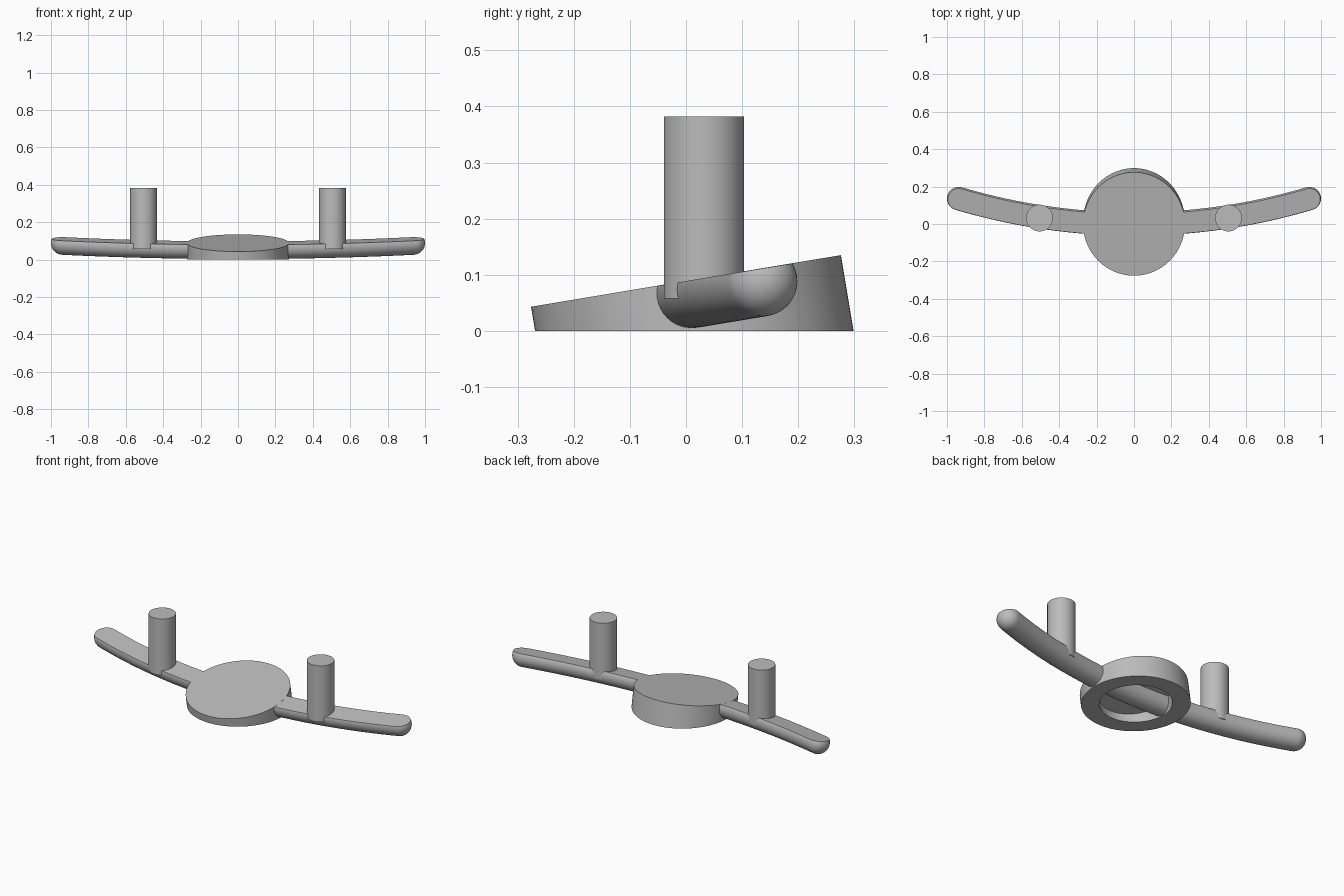
import bpy, bmesh, math
from mathutils import Matrix, Vector

cube = bpy.data.objects.get("Cube")
if cube:
    bpy.data.objects.remove(cube, do_unlink=True)

GREY = (0.5, 0.5, 0.5, 1)
mat = bpy.data.materials.new("plain grey")
mat.use_nodes = True
mat.diffuse_color = GREY
mat.node_tree.nodes["Principled BSDF"].inputs["Base Color"].default_value = GREY

# Shared sloping plane that forms the flat top of hub and bar
SLOPE = Matrix.Translation((0, 0, 0.089)) @ Matrix.Rotation(math.radians(9.46), 4, 'X')


def finish(bm, name):
    bmesh.ops.recalc_face_normals(bm, faces=bm.faces)
    mesh = bpy.data.meshes.new(name)
    bm.to_mesh(mesh)
    bm.free()
    mesh.materials.append(mat)
    obj = bpy.data.objects.new(name, mesh)
    bpy.context.collection.objects.link(obj)
    bpy.ops.object.select_all(action='DESELECT')
    obj.select_set(True)
    bpy.context.view_layer.objects.active = obj
    bpy.ops.object.shade_smooth_by_angle(angle=math.radians(30))


def cut(bm, co, normal):
    """Remove everything on the normal side and return the cut edges."""
    geom = bm.verts[:] + bm.edges[:] + bm.faces[:]
    res = bmesh.ops.bisect_plane(bm, geom=geom, plane_co=co, plane_no=normal, clear_outer=True)
    return [e for e in res["geom_cut"] if isinstance(e, bmesh.types.BMEdge)]


def skin(bm, rings):
    """Join successive rings of points with quads."""
    loops = [[bm.verts.new(p) for p in ring] for ring in rings]
    for a, b in zip(loops, loops[1:]):
        for i in range(len(a)):
            j = (i + 1) % len(a)
            bm.faces.new((a[i], a[j], b[j], b[i]))
    return loops


# Hub: tilted round cap, hollow underneath, trimmed flat at the ground
bm = bmesh.new()
SEG = 96
profile = [(0.28, 0), (0.28, -0.2), None, (0.187, -0.2), (0.187, -0.014)]


def circle(r, z):
    angles = [2 * math.pi * i / SEG for i in range(SEG)]
    return [(0.972 * r * math.cos(a), r * math.sin(a), z) for a in angles]


outer = skin(bm, [circle(*p) for p in profile[:2]])
inner = skin(bm, [circle(*p) for p in profile[3:]])
bm.faces.new(outer[0])
bm.faces.new(inner[-1])
bm.transform(SLOPE)
rim = cut(bm, (0, 0, 0), (0, 0, -1))
bmesh.ops.bridge_loops(bm, edges=rim)
finish(bm, "hub")

# Bar: bowed round rod with ball ends, its top sliced flat
R, DEPTH, END, BOW = 0.0625, 0.023, 0.9375, 0.138
ARC = (END ** 2 + BOW ** 2) / (2 * BOW)
HALF = math.asin(END / ARC)


def ring(angle, push, radius):
    tangent = Vector((math.cos(angle), math.sin(angle), 0))
    side = Vector((-tangent.y, tangent.x, 0))
    centre = Vector((ARC * math.sin(angle), ARC * (1 - math.cos(angle)) - 0.004, -DEPTH))
    centre += tangent * push
    turns = [2 * math.pi * i / 40 for i in range(40)]
    return [centre + radius * (side * math.cos(t) + Vector((0, 0, math.sin(t)))) for t in turns]


caps = [math.pi / 2 * i / 10 for i in range(1, 11)]
rings = [ring(-HALF, -R * math.sin(a), R * math.cos(a)) for a in reversed(caps)]
rings += [ring(HALF * (i / 20 - 1), 0, R) for i in range(41)]
rings += [ring(HALF, R * math.sin(a), R * math.cos(a)) for a in caps]
bm = bmesh.new()
skin(bm, rings)
bmesh.ops.remove_doubles(bm, verts=bm.verts, dist=1e-5)
top = cut(bm, (0, 0, -0.0003), (0, 0, 1))
bmesh.ops.contextual_create(bm, geom=top)
bm.transform(SLOPE)
finish(bm, "bar")

# Pegs: upright cylinders standing on the bar
LOW, HIGH = 0.058, 0.382
for side, name in ((1, "left_peg"), (-1, "right_peg")):
    bm = bmesh.new()
    bmesh.ops.create_cone(bm, cap_ends=True, segments=64, radius1=0.0715, radius2=0.0715,
                          depth=HIGH - LOW,
                          matrix=Matrix.Translation((side * 0.505, 0.032, (LOW + HIGH) / 2)))
    finish(bm, name)
